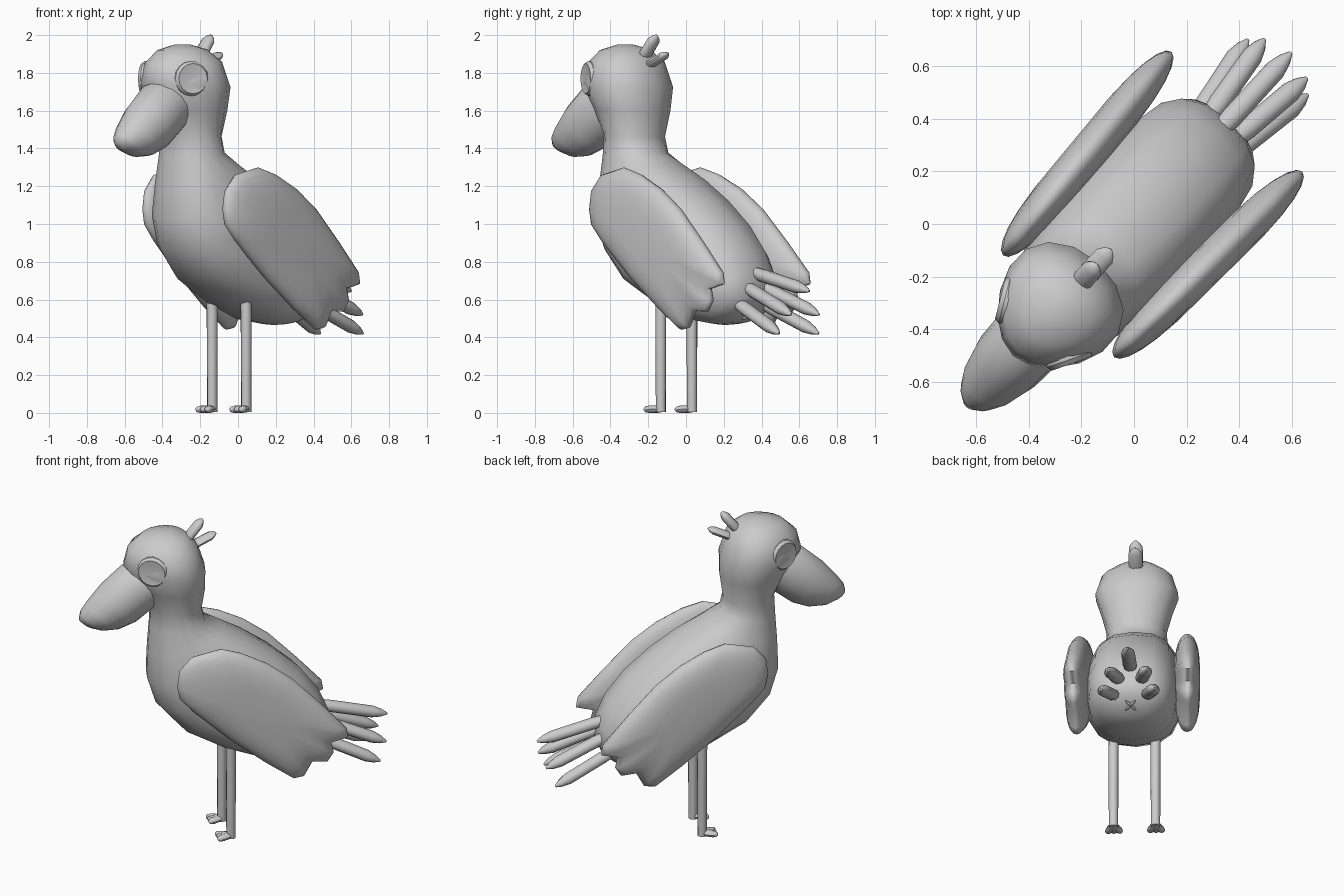
import bpy, bmesh, math
from mathutils import Vector, Matrix

if "Cube" in bpy.data.objects:
    bpy.data.objects.remove(bpy.data.objects["Cube"], do_unlink=True)

# The bird is built facing -y, then turned on the spot
TURN = Matrix.Rotation(math.radians(-42.5), 4, "Z")

grey = bpy.data.materials.new("plain grey")
grey.use_nodes = True
grey.diffuse_color = (0.6, 0.6, 0.6, 1)
grey.node_tree.nodes["Principled BSDF"].inputs["Base Color"].default_value = (0.6, 0.6, 0.6, 1)


def skin(name, rings, angle=50):
    """Bridge equal rings of points into one closed, smooth part."""
    bm = bmesh.new()
    loops = [[bm.verts.new(p) for p in ring] for ring in rings]
    for a, b in zip(loops, loops[1:]):
        for i in range(len(a)):
            j = (i + 1) % len(a)
            bm.faces.new((a[i], a[j], b[j], b[i]))
    bm.faces.new(loops[0])
    bm.faces.new(loops[-1])
    bmesh.ops.recalc_face_normals(bm, faces=bm.faces)
    mesh = bpy.data.meshes.new(name)
    bm.to_mesh(mesh)
    bm.free()
    mesh.materials.append(grey)
    obj = bpy.data.objects.new(name, mesh)
    bpy.context.collection.objects.link(obj)
    obj.matrix_world = TURN
    bpy.ops.object.select_all(action="DESELECT")
    obj.select_set(True)
    bpy.context.view_layer.objects.active = obj
    bpy.ops.object.shade_smooth_by_angle(angle=math.radians(angle))
    return obj


def loft(name, sections, sides=16):
    """Sections: front y, z, back y, z, half width, front narrowing, roundness."""
    rings = []
    for fy, fz, by, bz, half, taper, power in sections:
        ring = []
        for i in range(sides):
            t = math.tau * i / sides
            c, s = [math.copysign(abs(v) ** power, v) for v in (math.cos(t), math.sin(t))]
            w = (1 + c) / 2
            ring.append((half * s * (1 - taper * c),
                         by + (fy - by) * w, bz + (fz - bz) * w))
        rings.append(ring)
    return skin(name, rings, 70)


def spindle(name, base, tip, profile, sides=10, flat=1.0, angle=50):
    """Round part from base to tip; profile holds (position, radius)."""
    base, tip = Vector(base), Vector(tip)
    axis = tip - base
    side = axis.cross(Vector((0, 0, 1)))
    side = side.normalized() if side.length > 1e-4 else Vector((1, 0, 0))
    up = side.cross(axis).normalized()
    rings = []
    for t, r in profile:
        turns = [math.tau * i / sides for i in range(sides)]
        rings.append([base + axis * t + side * r * math.cos(a)
                      + up * r * flat * math.sin(a) for a in turns])
    return skin(name, rings, angle)


# Head, neck and body in one skin
loft("body", [
    (-.48, 1.95, -.39, 1.95, .04, 0, 1), (-.58, 1.92, -.31, 1.925, .13, .1, 1),
    (-.655, 1.85, -.245, 1.86, .205, .2, 1), (-.68, 1.75, -.2, 1.72, .24, .2, 1),
    (-.60, 1.61, -.20, 1.60, .205, .15, 1), (-.52, 1.48, -.22, 1.46, .175, 0, 1),
    (-.525, 1.36, -.20, 1.38, .18, 0, .95), (-.535, 1.2, -.1, 1.325, .215, 0, .88),
    (-.54, 1.02, .05, 1.24, .25, 0, .8), (-.49, .86, .21, 1.13, .268, 0, .77),
    (-.35, .70, .36, 1.0, .275, 0, .77), (-.12, .575, .47, .86, .27, 0, .77),
    (.1, .49, .525, .74, .25, 0, .8), (.28, .465, .54, .63, .2, 0, .85),
    (.39, .475, .51, .56, .1, 0, 1)])

# Heavy drooping beak
loft("beak", [
    (-.54, 1.78, -.42, 1.55, .125, 0, 1), (-.685, 1.74, -.52, 1.47, .145, 0, 1),
    (-.81, 1.63, -.61, 1.40, .14, 0, 1), (-.895, 1.53, -.71, 1.36, .115, 0, 1),
    (-.935, 1.475, -.80, 1.355, .08, 0, 1), (-.945, 1.43, -.87, 1.375, .04, 0, 1)])

# Wing outline (y, z) with three feather tips, puffed out into a cushion
WING = [(-.425, 1.08), (-.41, 1.18), (-.34, 1.26), (-.17, 1.30), (-.05, 1.265),
        (.1, 1.19), (.25, 1.08), (.42, .905), (.57, .74), (.58, .68), (.48, .655),
        (.495, .59), (.46, .535), (.37, .54), (.32, .45), (.26, .44),
        (.1, .55), (-.12, .72), (-.33, .91), (-.41, 1.0)]
MID = Vector((.06, .9))
EYE_NORMAL = Vector((.88, -.47, 0))
FEATHER = [(0, .032), (.25, .041), (.8, .04), (.92, .026), (1, .007)]
TOE = [(0, .022), (.7, .023), (.92, .017), (1, .007)]

for label, s in (("left", 1), ("right", -1)):
    rings = []
    for k in range(1, 12):
        a = math.pi * k / 12
        size, puff = math.sin(a) ** .6, -.075 * math.cos(a)
        ring = []
        for point in WING:
            p = MID + (Vector(point) - MID) * size
            ring.append((s * (.308 + .05 * p.x + puff), p.x, p.y))
        rings.append(ring)
    skin(label + "_wing", rings, 60)

    # Round eye plate with a slightly sunken middle
    face = Vector((.184, -.553, 1.77))
    back = face - EYE_NORMAL * .07
    mirror = Vector((s, 1, 1))
    spindle(label + "_eye", back * mirror, face * mirror,
            [(0, .093), (.75, .093), (1, .08), (.97, .07)], 16, angle=35)

    # Leg and three toes
    x, y = s * .122, -.069
    spindle(label + "_leg", (x, y, 0.005), (x, y, .65), [(0, .027), (1, .03)], 10)
    for n, spread in enumerate((-.04, 0, .04)):
        spindle(f"{label}_toe_{n + 1}", (x, y, .021), (x + spread, y - .085, .018),
                TOE, 8, .85)

    # Outer tail feathers
    spindle(label + "_upper_tail_feather", (s * .06, .46, .68),
            (s * .11, .855, .52), FEATHER, flat=.85)
    spindle(label + "_lower_tail_feather", (s * .09, .42, .6),
            (s * .155, .81, .42), FEATHER, flat=.85)

    # One bar of the small cross under the tail
    out = Vector((0, .58, -.81))
    centre = Vector((0, .453, .517)) + out * .004
    arm = Vector((s * .03, .025, .018))
    spindle(label + "_vent_bar", centre - arm, centre + arm,
            [(0, .004), (.2, .009), (.8, .009), (1, .004)], 6)

# Middle tail feather and the two crest feathers
spindle("middle_tail_feather", (0, .44, .755), (0, .885, .645), FEATHER, flat=.85)
spindle("upper_crest_feather", (0, -.33, 1.85), (0, -.21, 2.0), FEATHER, flat=.7)
spindle("lower_crest_feather", (0, -.31, 1.82), (0, -.13, 1.905), FEATHER, flat=.55)
